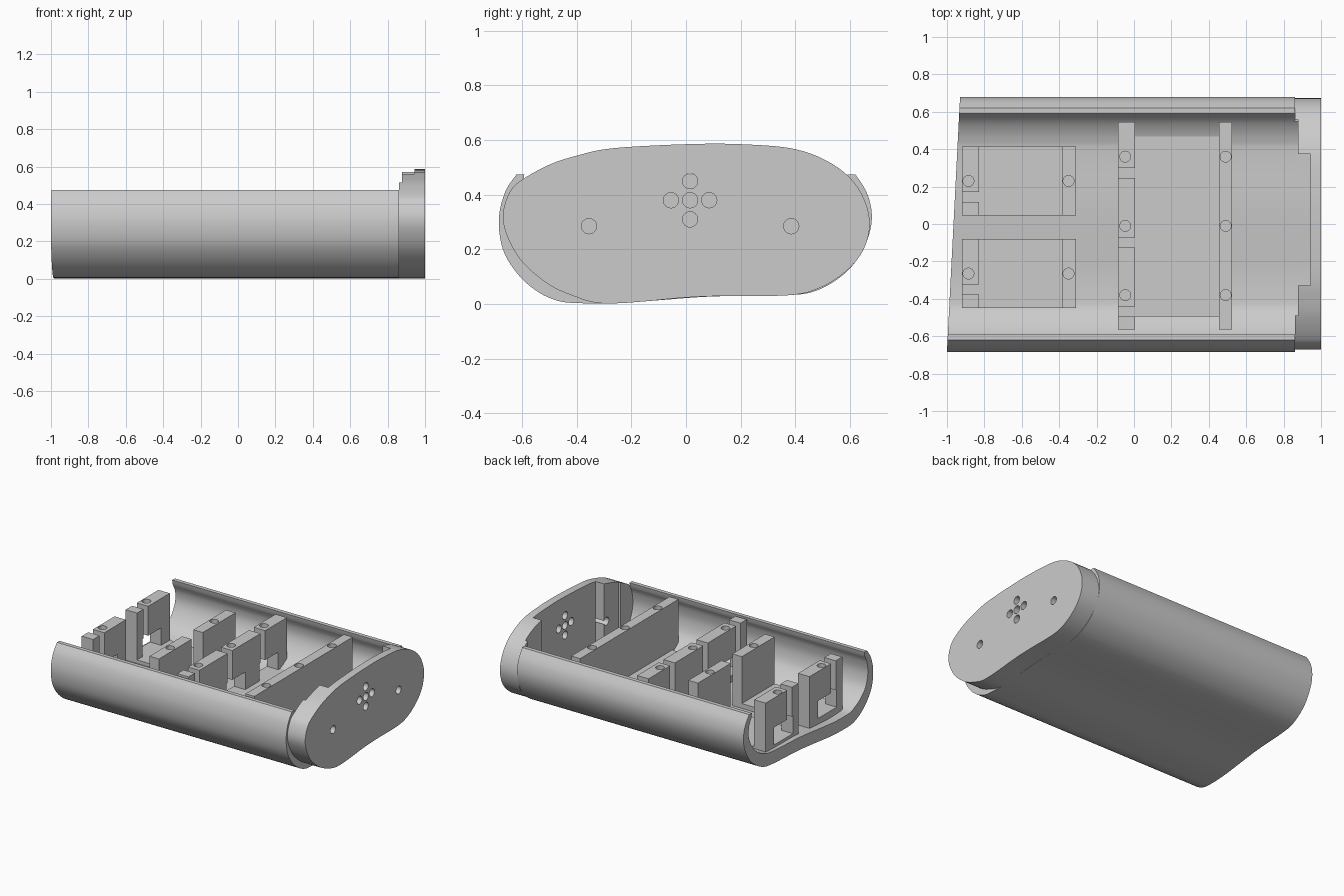
import bpy, bmesh, math
from mathutils import Vector

if "Cube" in bpy.data.objects:
    bpy.data.objects.remove(bpy.data.objects["Cube"])

grey = bpy.data.materials.new("plain grey")
grey.use_nodes = True
grey.diffuse_color = (0.6, 0.6, 0.6, 1)
grey.node_tree.nodes["Principled BSDF"].inputs["Base Color"].default_value = (0.6, 0.6, 0.6, 1)

TOP = 0.475      # height of the shell lip and bracket tops
TRAY = 0.14      # height of the flat tray floors


def finish(name, bm):
    bmesh.ops.recalc_face_normals(bm, faces=bm.faces)
    mesh = bpy.data.meshes.new(name)
    bm.to_mesh(mesh)
    bm.free()
    ob = bpy.data.objects.new(name, mesh)
    bpy.context.collection.objects.link(ob)
    mesh.materials.append(grey)
    return ob


def box(name, x, y, z):
    bm = bmesh.new()
    bmesh.ops.create_cube(bm, size=1)
    for v in bm.verts:
        v.co = [(a + b) / 2 + c * (b - a) for (a, b), c in zip((x, y, z), v.co)]
    return finish(name, bm)


def rod(centre, radius, depth, along_x=False):
    bm = bmesh.new()
    bmesh.ops.create_cone(bm, cap_ends=True, segments=24, radius1=radius, radius2=radius, depth=depth)
    ob = finish("hole_cutter", bm)
    if along_x:
        ob.rotation_euler.y = math.pi / 2
    ob.location = centre
    return ob


def prism(name, outline, x0, x1):
    """Extrude a (y, z) outline along x."""
    bm = bmesh.new()
    ends = [[bm.verts.new((x, y, z)) for y, z in outline] for x in (x0, x1)]
    for ring in ends:
        bm.faces.new(ring)
    n = len(outline)
    for i in range(n):
        j = (i + 1) % n
        bm.faces.new((ends[0][i], ends[0][j], ends[1][j], ends[1][i]))
    return finish(name, bm)


def activate(ob):
    bpy.ops.object.select_all(action='DESELECT')
    bpy.context.view_layer.objects.active = ob
    ob.select_set(True)


def combine(ob, other, operation='DIFFERENCE', keep=False):
    other.hide_render = True
    mod = ob.modifiers.new("cut", 'BOOLEAN')
    mod.operation, mod.object, mod.solver = operation, other, 'EXACT'
    activate(ob)
    bpy.ops.object.modifier_apply(modifier=mod.name)
    if not keep:
        bpy.data.objects.remove(other)


def spline(points, closed, steps=5):
    """Smooth curve through the points."""
    p = [Vector(q) for q in points]
    n = len(p)
    at = (lambda i: p[i % n]) if closed else (lambda i: p[max(0, min(n - 1, i))])
    out = []
    for i in range(n if closed else n - 1):
        a, b, c, d = (at(i + k) for k in (-1, 0, 1, 2))
        for s in range(steps):
            t = s / steps
            out.append(0.5 * (2 * b + (c - a) * t + (2 * a - 5 * b + 4 * c - d) * t * t
                              + (3 * b - a - 3 * c + d) * t ** 3))
    return out if closed else out + [p[-1]]


# Open-topped shell, thin at the lips and thicker under the floor
outer = spline([(-.62, TOP), (-.662, .41), (-.685, .31), (-.67, .2), (-.62, .115), (-.55, .05),
                (-.47, .012), (-.38, .003), (-.25, .003), (-.1, .014), (.1, .028), (.36, .032),
                (.48, .05), (.59, .12), (.655, .215), (.68, .31), (.665, .4), (.62, TOP)], False)
inner = []
last = len(outer) - 1
for i, p in enumerate(outer):
    t = (outer[min(i + 1, last)] - outer[max(i - 1, 0)]).normalized()
    thick = 0.035 + 0.055 * min(1, min(i, last - i) / 25)
    inner.append(p + Vector((-t.y, t.x)) * thick)
inner[0].y = inner[last].y = TOP
shell = prism("shell", outer + inner[::-1], -1, 0.86)
for v in shell.data.vertices:
    if v.co.x < 0:
        v.co.x += 0.07 * (v.co.y + 0.68) / 1.36

# End cap with a stepped pocket and screw holes
cap = prism("end_cap", spline([
    (-.6, .455), (-.5, .51), (-.4, .543), (-.27, .57), (0, .585), (.2, .585), (.4, .567), (.54, .51),
    (.63, .425), (.672, .31), (.65, .2), (.58, .115), (.48, .055), (.37, .032), (.15, .03), (0, .024),
    (-.15, .01), (-.25, .003), (-.33, .005), (-.4, .025), (-.5, .07), (-.6, .155), (-.655, .25),
    (-.67, .33), (-.645, .41)], True), 0.86, 1)
for depth, y0, y1 in ((.878, -.49, .56), (.945, -.33, .375)):
    floor = [p for p in inner if y0 < p.x < y1 and p.y < .3]
    outline = [(y0, 1), (y0, floor[0].y)] + floor + [(y1, floor[-1].y), (y1, 1)]
    combine(cap, prism("pocket_cutter", outline, .8, depth))
cross = [(.015 + dy, .38 + dz) for dy, dz in ((0, 0), (.07, 0), (-.07, 0), (0, .07), (0, -.07))]
for y, z in cross + [(-.355, .285), (.385, .285)]:
    combine(cap, rod((.95, y, z), .028, .3, True))

# Brackets, trimmed to the shell's hollow
hull = prism("hull_helper", [(p + q) / 2 for p, q in zip(outer, inner)], -1.1, 0.9)


def bracket(name, x, y, holes, slots=(), reach=0.2):
    wall = box(name, x, y, (0, TOP))
    combine(wall, hull, 'INTERSECT', keep=True)
    for s in slots:
        wide = (x[0] - .1, x[1] + .1)
        combine(wall, box("slot", wide, (s, s + .053), (TRAY, 1)))
        combine(wall, box("window", wide, (s - .01, s + reach), (TRAY, .265)))
    for hx, hy in holes:
        combine(wall, rod((hx, hy, TOP), .029, .2))
    return wall


def tray(name, x, y):
    plate = box(name, x, y, (.02, TRAY))
    combine(plate, hull, 'INTERSECT', keep=True)
    return plate


parts = [shell, cap]
for side, y in (("back", .045), ("front", -.45)):
    span = (y, y + .37)
    parts += [
        bracket(side + "_outer_holder", (-.92, -.83), span, [(-.885, y + .185)], [y + .073]),
        bracket(side + "_inner_holder", (-.385, -.31), span, [(-.35, y + .185)]),
        tray(side + "_holder_base", (-.9, -.33), span)]
rows = (-.38, -.01, .36)
parts += [
    bracket("slotted_wall", (-.085, .005), (-.565, .545), [(-.047, y) for y in rows], (-.495, -.125, .247)),
    bracket("solid_wall", (.455, .525), (-.565, .545), [(.49, y) for y in rows]),
    tray("tray_base", (0, .46), (-.495, .47))]
bpy.data.objects.remove(hull)

for ob in parts:
    activate(ob)
    bpy.ops.object.shade_smooth_by_angle(angle=math.radians(30))
